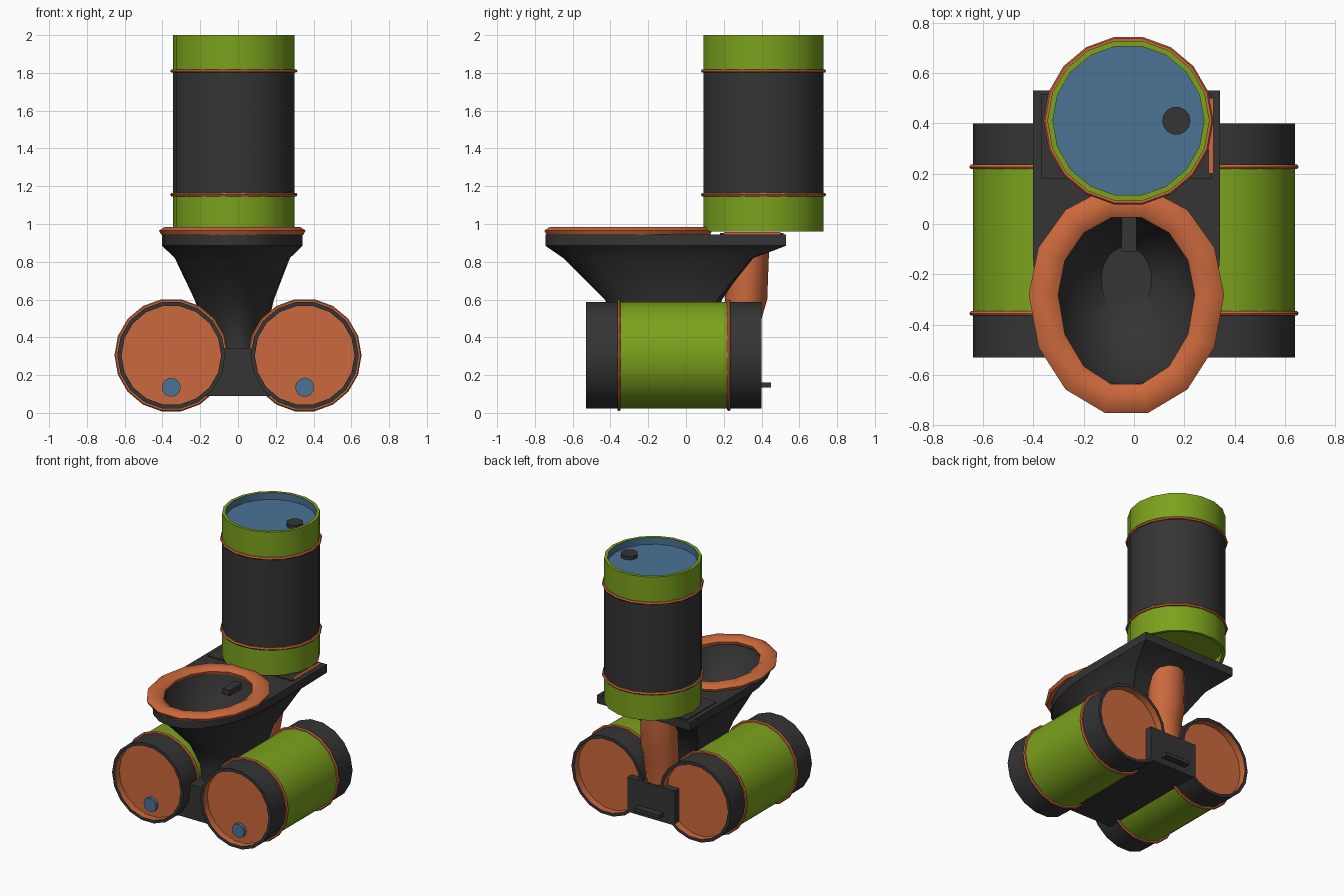
import bpy, bmesh
from math import sin, cos, pi, radians
from mathutils import Matrix, Vector

if "Cube" in bpy.data.objects:
    bpy.data.objects.remove(bpy.data.objects["Cube"])


def material(name, rgb):
    m = bpy.data.materials.new(name)
    m.diffuse_color = (*rgb, 1)
    m.use_nodes = True
    m.node_tree.nodes["Principled BSDF"].inputs["Base Color"].default_value = m.diffuse_color
    return m


BLACK = material("black", (0.035, 0.035, 0.035))
GREEN = material("green", (0.20, 0.36, 0.012))
ORANGE = material("orange", (0.60, 0.14, 0.045))
BLUE = material("blue", (0.07, 0.17, 0.30))


def loft(name, rings, mats, seg_mats=None, caps=(True, True), closed=False, matrix=None):
    """Skin a list of equal-length point rings; seg_mats picks a slot per band."""
    bm = bmesh.new()
    loops = [[bm.verts.new(p) for p in ring] for ring in rings]
    n, count = len(rings[0]), len(rings)
    for i in range(count if closed else count - 1):
        a, b = loops[i], loops[(i + 1) % count]
        for j in range(n):
            k = (j + 1) % n
            f = bm.faces.new((a[j], a[k], b[k], b[j]))
            f.material_index = seg_mats[i] if seg_mats else 0
    if not closed:
        if caps[0]:
            f = bm.faces.new(loops[0][::-1])
            f.material_index = seg_mats[0] if seg_mats else 0
        if caps[1]:
            f = bm.faces.new(loops[-1])
            f.material_index = seg_mats[-1] if seg_mats else 0
    bmesh.ops.recalc_face_normals(bm, faces=bm.faces)
    if matrix:
        bm.transform(matrix)
    me = bpy.data.meshes.new(name)
    bm.to_mesh(me)
    bm.free()
    for m in mats:
        me.materials.append(m)
    ob = bpy.data.objects.new(name, me)
    bpy.context.collection.objects.link(ob)
    return ob


def circle(r, z, n=18, x=0, y=0, ry=None):
    ry = r if ry is None else ry
    return [(x + r * cos(2 * pi * i / n), y + ry * sin(2 * pi * i / n), z) for i in range(n)]


def outline(z, hw, yf, yb, yc, cx=-0.03, square=0.0, n=24):
    """Egg outline: elliptical front, rear blended from ellipse to rectangle."""
    pts = []
    for i in range(n):
        c, s = cos(2 * pi * i / n), sin(2 * pi * i / n)
        if s > 1e-6:
            k = 1 + square * (1 / max(abs(c), abs(s)) - 1)
            pts.append((cx + hw * c * k, yc + (yb - yc) * s * k, z))
        else:
            pts.append((cx + hw * c, yc + (yc - yf) * s, z))
    return pts


def box(name, lo, hi, mat):
    ring = lambda z: [(lo[0], lo[1], z), (hi[0], lo[1], z), (hi[0], hi[1], z), (lo[0], hi[1], z)]
    return loft(name, [ring(lo[2]), ring(hi[2])], [mat])


def barrel(name, r, length, bands, body, ends, lid_low, lid_high, bung_at, bung_mat, bung_r, matrix):
    """Drum along local z with recessed lids, two hoops and a bung on the high lid."""
    ri, d = r - 0.022, 0.05
    prof = [(ri, d), (ri, 0), (r, 0), (r, bands[0]), (r, bands[1]),
            (r, length), (ri, length), (ri, length - d)]
    loft(name, [circle(a, h) for a, h in prof], [body, ends, lid_low, lid_high],
         [2, 1, 1, 0, 1, 1, 3], matrix=matrix)
    for i, h in enumerate(bands):
        hoop = [circle(r + 0.003 + 0.012 * cos(t * pi / 3), h + 0.01 * sin(t * pi / 3)) for t in range(6)]
        loft(f"{name}_hoop_{i + 1}", hoop, [ORANGE], closed=True, matrix=matrix)
    bx, by = bung_at
    loft(name + "_bung", [circle(bung_r, length - d - 0.01, 14, bx, by),
                          circle(bung_r, length - d + 0.025, 14, bx, by)],
         [bung_mat], matrix=matrix)


# upright barrel used as the cistern
barrel("cistern_barrel", 0.322, 1.04, (0.195, 0.85), BLACK, GREEN, GREEN, BLUE,
       (0.19, 0), BLACK, 0.056, Matrix.Translation((-0.022, 0.41, 0.96)))

# two barrels lying on either side, open lids to front and back
for side, sx in (("left", -1), ("right", 1)):
    m = Matrix.Translation((sx * 0.353, 0.40, 0.305)) @ Matrix.Rotation(radians(90), 4, "X")
    barrel(side + "_barrel", 0.286, 0.93, (0.173, 0.755), GREEN, BLACK, ORANGE, ORANGE,
           (0, -0.17), BLUE, 0.05, m)

# toilet body: foot column, flared bowl, rear shelf, hollow inside
loft("toilet_bowl", [
    outline(0.30, 0.15, -0.36, 0.28, -0.05, 0, 0.5),
    outline(0.42, 0.16, -0.34, 0.16, -0.05, -0.01, 0.5),
    outline(0.60, 0.21, -0.43, 0.19, -0.08, -0.02, 0.7),
    outline(0.82, 0.305, -0.65, 0.36, -0.10, -0.03, 0.9),
    outline(0.885, 0.372, -0.745, 0.53, -0.12, -0.03, 1),
    outline(0.945, 0.372, -0.745, 0.53, -0.12, -0.03, 1),
    outline(0.945, 0.29, -0.64, 0.04, -0.28),
    outline(0.86, 0.27, -0.61, 0.02, -0.28),
    outline(0.72, 0.19, -0.50, -0.04, -0.25),
    outline(0.64, 0.10, -0.36, -0.09, -0.22),
], [BLACK])

# foot between the lying barrels
box("foot", (-0.19, -0.45, 0.09), (0.19, 0.40, 0.34), BLACK)
box("foot_heel", (-0.10, 0.38, 0.135), (0.10, 0.45, 0.16), BLACK)

# orange waste pipe behind the bowl
loft("waste_pipe", [circle(rx, z, 12, -0.01, y, ry) for z, y, rx, ry in (
    (0.16, 0.31, 0.08, 0.08), (0.50, 0.30, 0.125, 0.10),
    (0.60, 0.318, 0.13, 0.112), (0.87, 0.328, 0.125, 0.112))], [ORANGE])

# seat ring
loft("seat", [outline(z, 0.388 - t, -0.762 + t, 0.15 - t, -0.28, n=14) for z, t in (
    (0.943, 0.012), (0.965, 0.0), (0.985, 0.03), (0.985, 0.085), (0.965, 0.117), (0.943, 0.11))],
    [ORANGE], closed=True)

# spout inside the bowl, raised shelf pad and orange trim
box("bowl_spout", (-0.05, -0.11, 0.87), (0.01, 0.04, 0.91), BLACK)
box("shelf_pad", (-0.37, 0.18, 0.94), (0.31, 0.515, 0.952), BLACK)
box("shelf_trim", (0.295, 0.20, 0.945), (0.315, 0.50, 0.958), ORANGE)

# smooth shading with sharp edges kept
bpy.ops.object.select_all(action="SELECT")
bpy.context.view_layer.objects.active = bpy.context.selected_objects[0]
bpy.ops.object.shade_smooth_by_angle(angle=radians(35))
